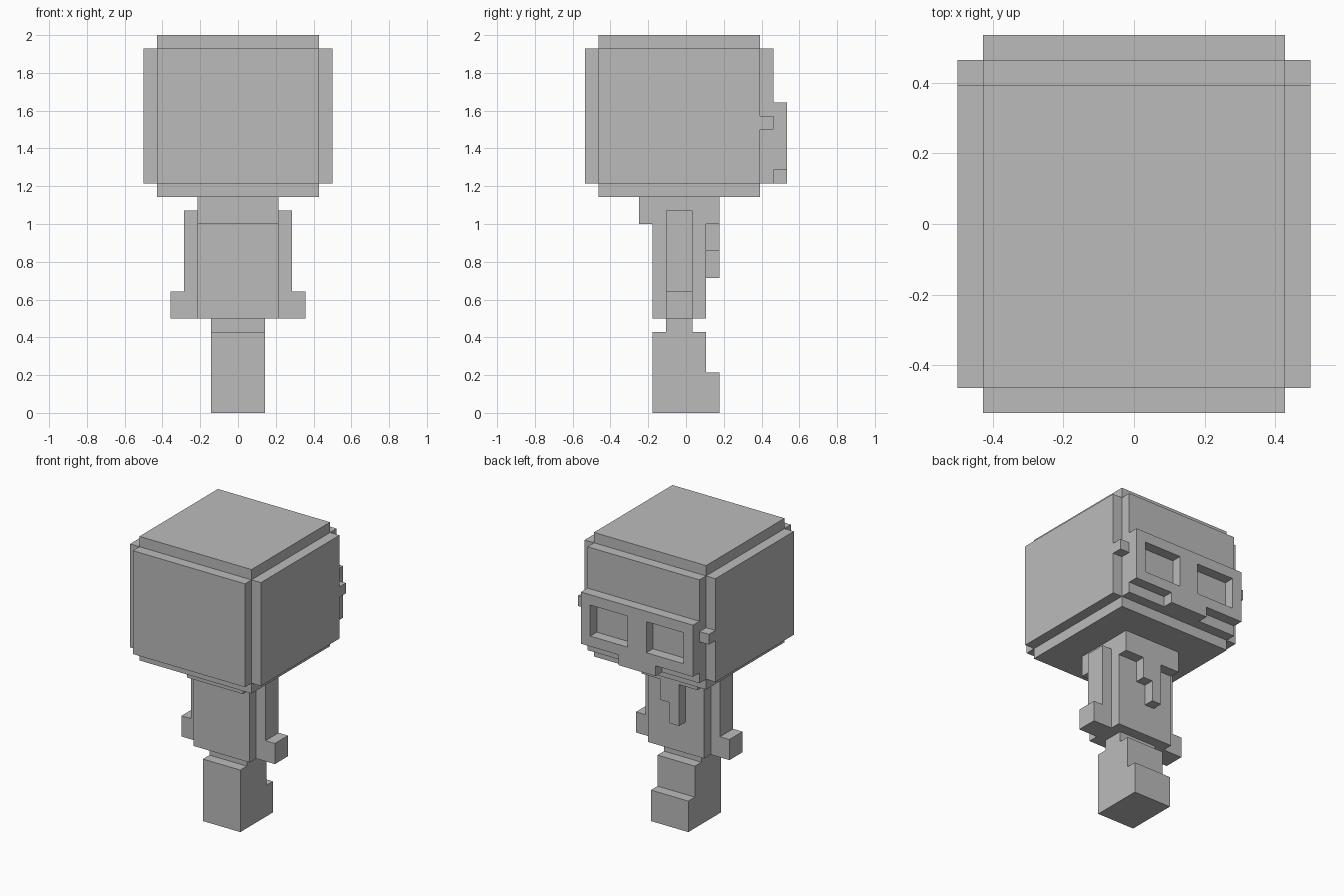
import bpy, bmesh
from mathutils import Vector

if "Cube" in bpy.data.objects:
    bpy.data.objects.remove(bpy.data.objects["Cube"])

U = 1 / 14                         # edge of one block
ORIGIN = Vector((-7, -7.5, 0))     # block-grid corner

grey = bpy.data.materials.new("plain_grey")
grey.diffuse_color = (0.5, 0.5, 0.5, 1)
grey.use_nodes = True
grey.node_tree.nodes["Principled BSDF"].inputs["Base Color"].default_value = grey.diffuse_color


def box(x0, x1, y0, y1, z0, z1):
    """Set of grid blocks inside a box."""
    return {(x, y, z) for x in range(x0, x1) for y in range(y0, y1) for z in range(z0, z1)}


def mirror(blocks):
    """Blocks plus their mirror image across x = 0."""
    return blocks | {(13 - x, y, z) for x, y, z in blocks}


parts = {
    # head: core with a raised plate on each face
    "head": box(1, 13, 1, 13, 16, 28) | box(1, 13, 0, 1, 17, 27)
            | box(1, 13, 13, 14, 17, 27) | mirror(box(0, 1, 1, 13, 17, 27)),
    # glasses: frame with two openings, nose strip and hinge blocks
    "glasses": (box(1, 13, 14, 15, 18, 23) - mirror(box(2, 6, 14, 15, 19, 22)))
               | box(5, 9, 14, 15, 17, 18) | mirror(box(0, 1, 13, 14, 21, 22)),
    "torso": box(4, 10, 5, 9, 7, 16),
    # scarf: front and rear bands with a stepped tail
    "scarf": box(4, 10, 4, 5, 14, 16) | box(4, 10, 9, 10, 14, 16)
             | box(6, 8, 9, 10, 12, 14) | box(6, 7, 9, 10, 10, 12),
    "arms": mirror(box(3, 4, 6, 8, 7, 15)),
    "hands": mirror(box(2, 3, 6, 8, 7, 9)),
    "waist": box(5, 9, 6, 8, 6, 7),
    "legs": box(5, 9, 5, 9, 0, 6),
    "feet": box(5, 9, 9, 10, 0, 3),
}
solid = set().union(*parts.values())


def build(name, blocks):
    """Outer skin of the blocks, with flat areas merged."""
    bm = bmesh.new()
    for b in blocks:
        for axis in range(3):
            for side in (0, 1):
                near = list(b)
                near[axis] += 2 * side - 1
                if tuple(near) in solid:
                    continue
                u, v = (axis + 1) % 3, (axis + 2) % 3
                corners = []
                for du, dv in ((0, 0), (1, 0), (1, 1), (0, 1)):
                    p = Vector(b)
                    p[axis] += side
                    p[u] += du
                    p[v] += dv
                    corners.append(bm.verts.new((p + ORIGIN) * U))
                bm.faces.new(corners if side else corners[::-1])
    bmesh.ops.remove_doubles(bm, verts=bm.verts, dist=1e-4)
    bmesh.ops.dissolve_limit(bm, angle_limit=0.01, verts=bm.verts, edges=bm.edges)
    mesh = bpy.data.meshes.new(name)
    bm.to_mesh(mesh)
    bm.free()
    mesh.materials.append(grey)
    bpy.context.collection.objects.link(bpy.data.objects.new(name, mesh))


for part, blocks in parts.items():
    build(part, blocks)
